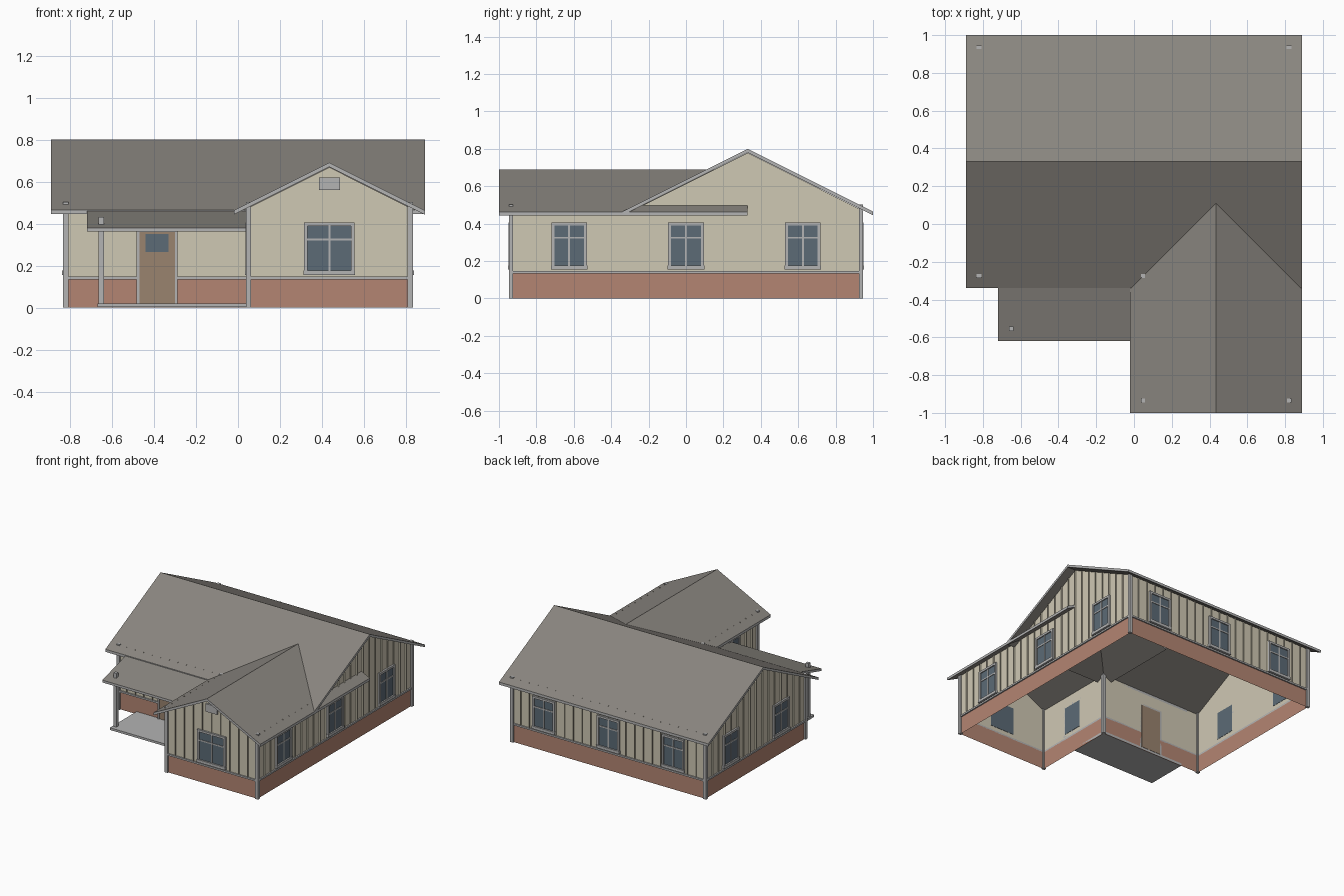
import bpy, bmesh
from mathutils import Vector

if "Cube" in bpy.data.objects:
    bpy.data.objects.remove(bpy.data.objects["Cube"])


def mat(name, r, g, b):
    m = bpy.data.materials.new(name)
    m.diffuse_color = [(c / 255) ** 2.2 for c in (r, g, b)] + [1]
    m.use_nodes = True
    m.node_tree.nodes["Principled BSDF"].inputs["Base Color"].default_value = m.diffuse_color
    return m


SIDING = mat("siding", 206, 199, 178)
BRICK = mat("brick", 178, 132, 114)
TRIM = mat("trim", 178, 178, 178)
GLASS = mat("glass", 92, 106, 117)
DOOR = mat("door_wood", 152, 130, 110)
ROOF = mat("roofing", 136, 132, 126)

parts = {}


def part(name, *mats):
    if name not in parts:
        parts[name] = (bmesh.new(), mats)
    return parts[name][0]


def face(bm, pts, idx=0):
    f = bm.faces.new([bm.verts.new(p) for p in pts])
    f.material_index = idx


def box(bm, a, b):
    lo = Vector([min(p) for p in zip(a, b)])
    hi = Vector([max(p) for p in zip(a, b)])
    vs = bmesh.ops.create_cube(bm, size=1)["verts"]
    for v in vs:
        v.co = (lo + hi) / 2 + v.co * (hi - lo)


def interp(prof, u):
    for (a, za), (b, zb) in zip(prof, prof[1:]):
        if a <= u <= b:
            return za + (zb - za) * (u - a) / (b - a)
    return prof[-1][1]


BASE, EAVE = 0.137, 0.475


class Wall:
    """Wall running p0 -> p1 with its outside on the right."""

    def __init__(self, p0, p1, mids=()):
        self.p = Vector((*p0, 0))
        d = Vector((*p1, 0)) - self.p
        self.len = d.length
        self.u = d.normalized()
        self.n = Vector((self.u.y, -self.u.x, 0))
        self.prof = [(0, EAVE), *mids, (self.len, EAVE)]

    def at(self, u, z, d=0):
        return self.p + self.u * u + self.n * d + Vector((0, 0, z))

    def box(self, bm, u0, u1, z0, z1, d0, d1):
        box(bm, self.at(u0, z0, d0), self.at(u1, z1, d1))

    def build(self, openings):
        L = self.len
        face(part("brick_base", BRICK),
             [self.at(0, 0), self.at(L, 0), self.at(L, BASE), self.at(0, BASE)])
        face(part("siding_walls", SIDING),
             [self.at(0, BASE), self.at(L, BASE)] + [self.at(u, z) for u, z in reversed(self.prof)])
        # battens as thin fins, starting above any opening
        bm = part("battens", SIDING)
        count = round(L / 0.075)
        for i in range(1, count):
            u = L * i / count
            z0 = BASE + 0.01
            for c, w, top in openings:
                if abs(u - c) < w / 2:
                    z0 = top
            z1 = max(interp(self.prof, u), 0.4975)
            face(bm, [self.at(u, z0), self.at(u, z0, 0.011), self.at(u, z1, 0.011), self.at(u, z1)])

    def ledge(self, u0, u1):
        self.box(part("water_table", TRIM), u0, u1, BASE - 0.003, BASE + 0.01, 0, 0.01)

    def window(self, c, w, z0=0.16, z1=0.405):
        fr, h, t = part("window_frames", TRIM), w / 2, 0.016
        self.box(part("window_glass", GLASS), c - h + t, c + h - t, z0 + t, z1 - t, -0.002, 0.006)
        for s in (-1, 1):
            self.box(fr, c + s * h, c + s * (h - t), z0, z1, 0, 0.014)
        self.box(fr, c - h, c + h, z1 - t, z1, 0, 0.014)
        self.box(fr, c - h - 0.003, c + h + 0.003, z0 - 0.006, z0 + t, 0, 0.017)
        # muntins
        self.box(fr, c - 0.005, c + 0.005, z0, z1, 0, 0.01)
        zm = z0 + (z1 - z0) * 0.67
        self.box(fr, c - h, c + h, zm - 0.005, zm + 0.005, 0, 0.01)


# L-shaped plan
A, B, C, D, E, F = [(-0.82, -0.275), (0.05, -0.275), (0.05, -0.935),
                    (0.82, -0.935), (0.82, 0.935), (-0.82, 0.935)]
SIDE, WIDE = 0.19, 0.24
plan = [
    (Wall(A, B), []),
    (Wall(B, C), [(0.345, SIDE)]),
    (Wall(C, D, [(0.385, 0.668)]), [(0.385, WIDE)]),
    (Wall(D, E, [(0.66, EAVE), (1.265, 0.778)]), [(u, SIDE) for u in (0.31, 0.935, 1.56)]),
    (Wall(E, F), [(u, SIDE) for u in (0.27, 0.82, 1.37)]),
    (Wall(F, A, [(0.605, 0.778)]), [(u, SIDE) for u in (0.30, 0.91)]),
]
DOOR_U, DOOR_W = 0.435, 0.196
for i, (w, wins) in enumerate(plan):
    holes = [(c, s, 0.405) for c, s in wins]
    if i == 0:
        holes = [(DOOR_U, DOOR_W, 0.375)]
        w.ledge(0, DOOR_U - DOOR_W / 2)
        w.ledge(DOOR_U + DOOR_W / 2, w.len)
    else:
        w.ledge(0, w.len)
    w.build(holes)
    for c, s in wins:
        w.window(c, s)

# door with surround and small pane
front = plan[0][0]
h = DOOR_W / 2
front.box(part("front_door", DOOR), DOOR_U - h + 0.014, DOOR_U + h - 0.014, 0.02, 0.362, -0.002, 0.007)
front.box(part("door_pane", GLASS), DOOR_U - 0.055, DOOR_U + 0.055, 0.265, 0.35, 0.005, 0.01)
for s in (-1, 1):
    front.box(part("door_surround", TRIM), DOOR_U + s * h, DOOR_U + s * (h - 0.014), 0.02, 0.375, 0, 0.013)
front.box(part("door_surround"), DOOR_U - h, DOOR_U + h, 0.361, 0.375, 0, 0.013)

# gable vent
plan[2][0].box(part("gable_vent", TRIM), 0.335, 0.435, 0.56, 0.62, 0, 0.012)

# corner boards, their tops just breaking the roof surface
for x, y in (A, B, C, D, E, F):
    box(part("corner_boards", TRIM), (x - 0.013, y - 0.011, 0), (x + 0.013, y + 0.011, 0.502))


def roof(name, profile, a, b, along, t=0.02):
    """Extrude an open roof profile (s, z) from a to b, with light edges."""
    bm = part(name, ROOF, TRIM)
    P = (lambda s, r, z: (r, s, z)) if along == "x" else (lambda s, r, z: (s, r, z))
    for (s0, z0), (s1, z1) in zip(profile, profile[1:]):
        for dz in (0, -t):
            face(bm, [P(s0, a, z0 + dz), P(s1, a, z1 + dz), P(s1, b, z1 + dz), P(s0, b, z0 + dz)])
        for r in (a, b):
            face(bm, [P(s0, r, z0), P(s1, r, z1), P(s1, r, z1 - t), P(s0, r, z0 - t)], 1)
    for s, z in (profile[0], profile[-1]):
        face(bm, [P(s, a, z), P(s, b, z), P(s, b, z - t), P(s, a, z - t)], 1)


roof("main_roof", [(-0.34, 0.465), (0.33, 0.8), (1.0, 0.465)], -0.89, 0.89, "x")
roof("wing_roof", [(-0.02, 0.4625), (0.435, 0.69), (0.89, 0.4625)], -1.0, 0.33, "y")
roof("porch_roof", [(-0.62, 0.38), (-0.275, 0.477)], -0.72, 0.05, "x", 0.018)

# porch floor and post
box(part("porch_floor", TRIM), (-0.67, -0.6, 0.003), (0.05, -0.275, 0.02))
box(part("porch_post", TRIM), (-0.663, -0.567, 0.003), (-0.638, -0.542, 0.432))

for name, (bm, mats) in parts.items():
    bmesh.ops.remove_doubles(bm, verts=bm.verts, dist=1e-5)
    bmesh.ops.recalc_face_normals(bm, faces=bm.faces)
    me = bpy.data.meshes.new(name)
    bm.to_mesh(me)
    bm.free()
    for m in mats:
        me.materials.append(m)
    bpy.context.collection.objects.link(bpy.data.objects.new(name, me))
